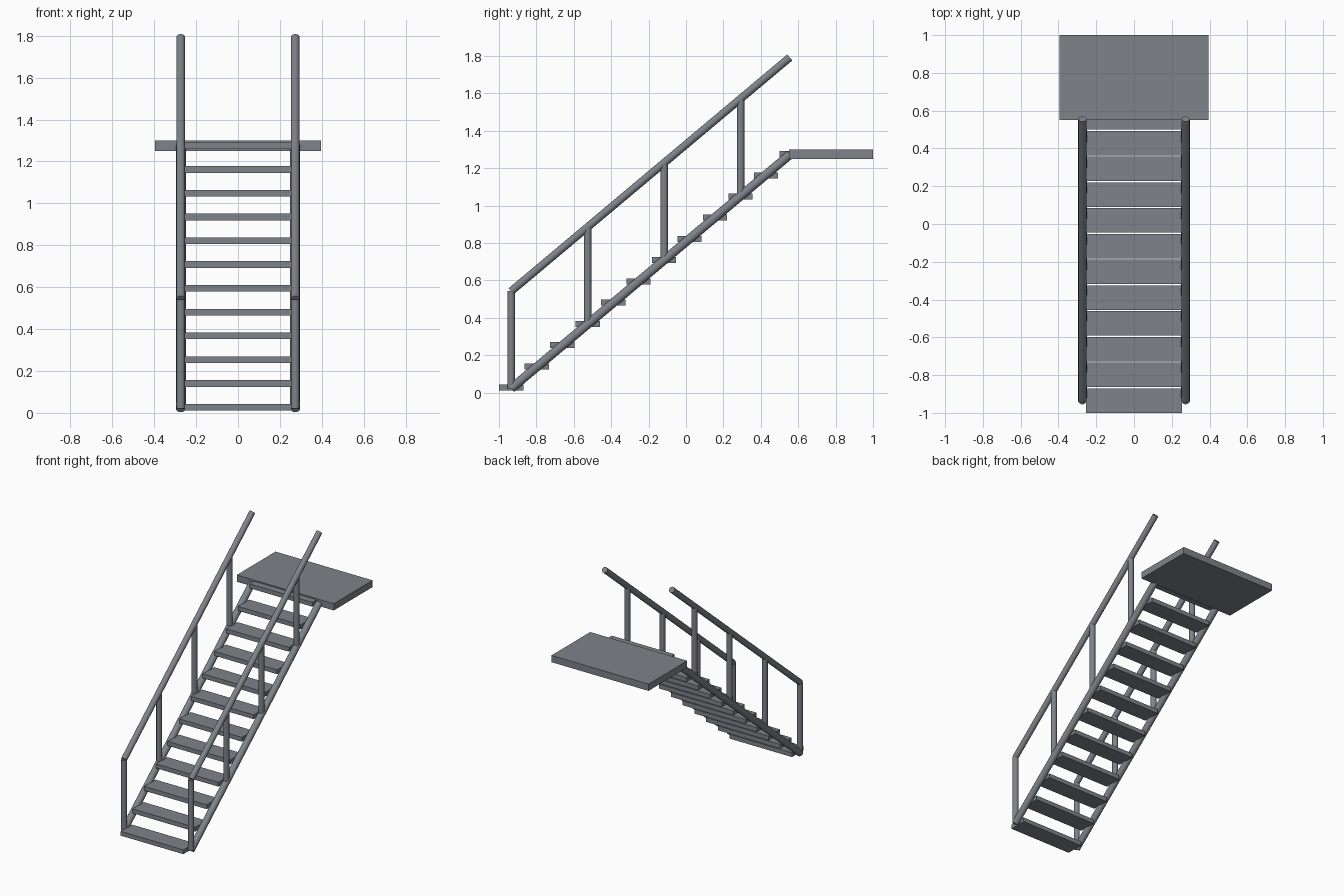
import bpy
import math
from mathutils import Vector

cube = bpy.data.objects.get("Cube")
if cube:
    bpy.data.objects.remove(cube, do_unlink=True)

steel = bpy.data.materials.new("grey steel")
steel.use_nodes = True
colour = (0.21, 0.23, 0.255, 1)
steel.diffuse_color = colour
steel.node_tree.nodes["Principled BSDF"].inputs["Base Color"].default_value = colour


def box(name, centre, size):
    bpy.ops.mesh.primitive_cube_add(size=1, location=centre)
    obj = bpy.context.object
    obj.name = name
    obj.scale = size
    bpy.ops.object.transform_apply(location=False, rotation=False, scale=True)
    obj.data.materials.append(steel)


def tube(name, start, end, radius):
    start, end = Vector(start), Vector(end)
    axis = end - start
    bpy.ops.mesh.primitive_cylinder_add(
        vertices=24, radius=radius, depth=axis.length, location=(start + end) / 2,
        rotation=axis.to_track_quat('Z', 'Y').to_euler())
    obj = bpy.context.object
    obj.name = name
    obj.data.materials.append(steel)
    bpy.ops.object.shade_smooth_by_angle(angle=math.radians(40))


# Landing at the top
box("landing", (0, 0.775, 1.275), (0.79, 0.45, 0.05))

# Treads
STEPS = 12
for i in range(STEPS):
    box(f"tread_{i + 1}", (0, -0.935 + i * 0.1363, 0.027 + i * 0.1135), (0.51, 0.13, 0.032))

# Sloping stringers, handrails and their posts on both sides
FOOT, HEAD = -0.935, 0.555
LOW, RISE, RAIL_HEIGHT = 0.022, 1.25, 0.52


def slope_z(y):
    return LOW + RISE * (y - FOOT) / (HEAD - FOOT)


for side, x in (("left", 0.273), ("right", -0.273)):
    tube(f"{side}_stringer", (x, FOOT, LOW), (x, HEAD, slope_z(HEAD)), 0.024)
    tube(f"{side}_handrail", (x, FOOT, LOW + RAIL_HEIGHT),
         (x, HEAD, slope_z(HEAD) + RAIL_HEIGHT), 0.021)
    for i in range(4):
        y = FOOT + i * 0.409
        z = slope_z(y)
        tube(f"{side}_post_{i + 1}", (x, y, z), (x, y, z + RAIL_HEIGHT), 0.02)
